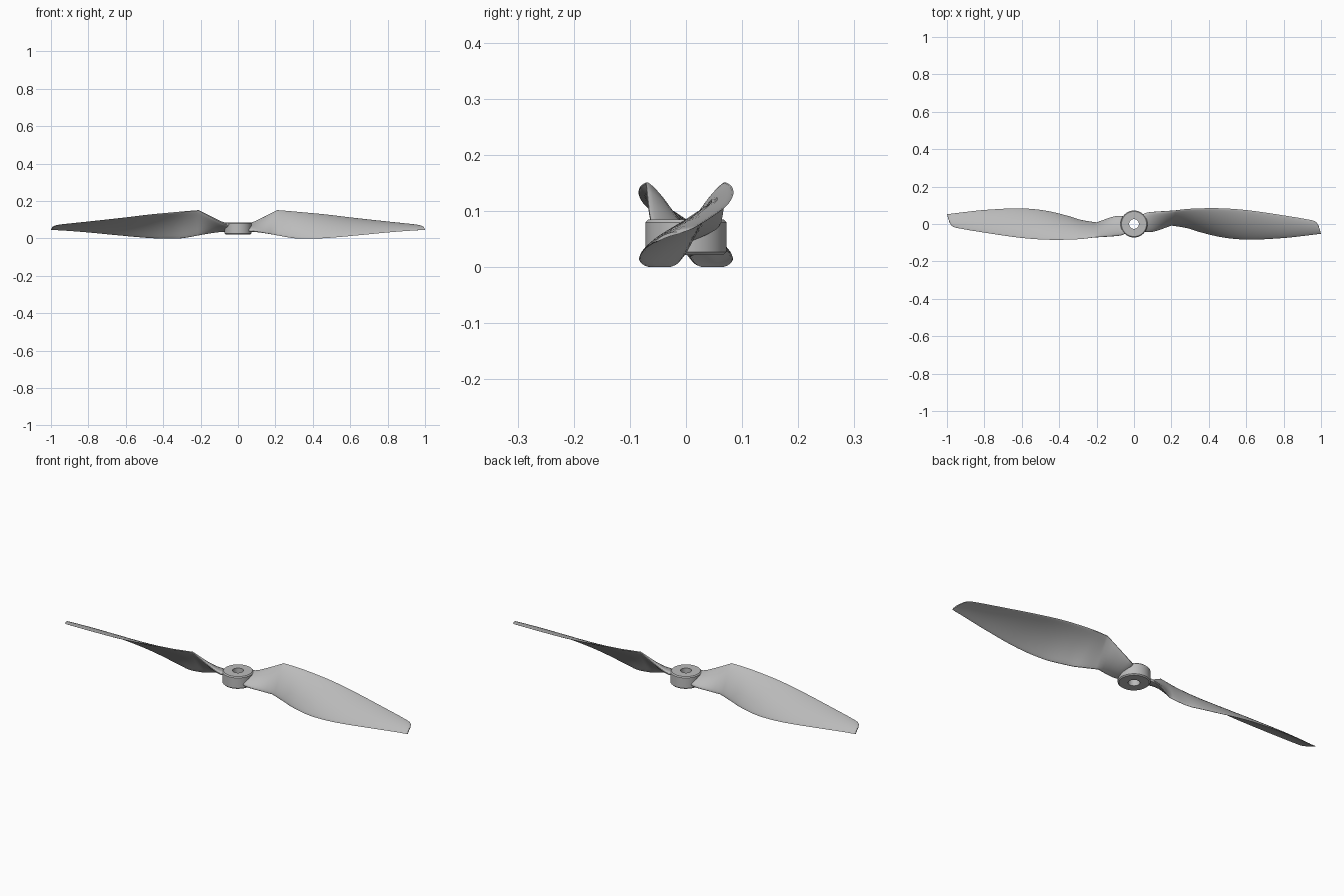
import bpy
import bmesh
import math
from mathutils import Vector

old = bpy.data.objects.get("Cube")
if old:
    bpy.data.objects.remove(old, do_unlink=True)

# One plain plastic colour
GREY = (0.5, 0.5, 0.5, 1.0)
plastic = bpy.data.materials.new("grey plastic")
plastic.use_nodes = True
plastic.diffuse_color = GREY
plastic.node_tree.nodes["Principled BSDF"].inputs["Base Color"].default_value = GREY


def finish(name, bm, angle):
    """Turn a bmesh into a named, smooth shaded object."""
    bmesh.ops.recalc_face_normals(bm, faces=bm.faces)
    mesh = bpy.data.meshes.new(name)
    bm.to_mesh(mesh)
    bm.free()
    mesh.materials.append(plastic)
    obj = bpy.data.objects.new(name, mesh)
    bpy.context.collection.objects.link(obj)
    bpy.ops.object.select_all(action="DESELECT")
    obj.select_set(True)
    bpy.context.view_layer.objects.active = obj
    bpy.ops.object.shade_smooth_by_angle(angle=math.radians(angle))
    return obj


def bridge(bm, ring_a, ring_b):
    """Join two closed rings of vertices with quads."""
    count = len(ring_a)
    for i in range(count):
        j = (i + 1) % count
        bm.faces.new((ring_a[i], ring_a[j], ring_b[j], ring_b[i]))


def spline(points, steps):
    """Catmull-Rom curve through the points."""
    pts = [2 * points[0] - points[1]] + points + [2 * points[-1] - points[-2]]
    result = [points[0]]
    for a, b, c, d in zip(pts, pts[1:], pts[2:], pts[3:]):
        for k in range(1, steps + 1):
            t = k / steps
            result.append(0.5 * (2 * b + (c - a) * t
                                 + (2 * a - 5 * b + 4 * c - d) * t ** 2
                                 + (3 * b - a - 3 * c + d) * t ** 3))
    return result


# Hub: a ring with softened rims and a through bore, lathed round z
def make_hub(outer=0.072, bore=0.026, low=0.022, high=0.085, soft=0.005, sides=64):
    profile = [(bore, low), (outer - soft, low), (outer, low + soft),
               (outer, high - soft), (outer - soft, high), (bore, high)]
    bm = bmesh.new()
    rings = []
    for radius, z in profile:
        angles = [math.tau * i / sides for i in range(sides)]
        rings.append([bm.verts.new((radius * math.cos(a), radius * math.sin(a), z))
                      for a in angles])
    for i, ring in enumerate(rings):
        bridge(bm, ring, rings[(i + 1) % len(rings)])
    return finish("hub", bm, 40)


# Blade edges: the low front edge and the high back edge, root to tip
LOW_ROOT = [(0.045, -0.04, 0.042), (0.1, -0.042, 0.038), (0.2, -0.01, 0.02)]
HIGH_ROOT = [(0.045, 0.05, 0.078), (0.08, 0.062, 0.085), (0.21, 0.068, 0.153)]
LOW_BLADE = [LOW_ROOT[-1], (0.28, -0.025, 0.007), (0.36, -0.05, 0.002),
             (0.48, -0.077, 0.008), (0.62, -0.087, 0.02), (0.8, -0.077, 0.036),
             (0.93, -0.062, 0.045), (0.985, -0.055, 0.047), (1.0, -0.053, 0.048)]
HIGH_BLADE = [HIGH_ROOT[-1], (0.28, 0.075, 0.149), (0.36, 0.079, 0.143),
              (0.48, 0.079, 0.132), (0.62, 0.069, 0.115), (0.8, 0.044, 0.094),
              (0.93, 0.023, 0.079), (0.97, 0.012, 0.072), (0.987, -0.01, 0.063)]


def edge(root, blade):
    """Root run and blade run meet at a crease."""
    vectors = [Vector(p) for p in root]
    return spline(vectors, 4)[:-1] + spline([Vector(p) for p in blade], 6)


def thickness(x):
    """Thick round root that thins towards the tip."""
    if x < 0.2:
        return 0.032 - 0.06 * x
    return 0.006 + 0.014 * (1 - x) ** 1.5


def make_blade(name, turn, half=14):
    bm = bmesh.new()
    rings = []
    for low, high in zip(edge(LOW_ROOT, LOW_BLADE), edge(HIGH_ROOT, HIGH_BLADE)):
        chord = high - low
        normal = Vector((0, -chord.z, chord.y)).normalized()
        thick = thickness(low.x)
        camber = 0.07 * chord.length * min(1, low.x / 0.3)
        ring = []
        for i in range(2 * half):
            # Walk round a rounded, slightly arched section
            angle = math.tau * i / (2 * half)
            t = 0.5 - 0.5 * math.cos(angle)
            side = 0.5 * thick * math.copysign(abs(math.sin(angle)) ** 0.8, math.sin(angle))
            arch = camber * (4 * t * (1 - t) - 0.5)
            point = low + chord * t + normal * (side + arch)
            ring.append(bm.verts.new((point.x * turn, point.y * turn, max(point.z, 0))))
        rings.append(ring)
    for a, b in zip(rings, rings[1:]):
        bridge(bm, a, b)
    bm.faces.new(rings[0])
    bm.faces.new(rings[-1])
    return finish(name, bm, 35)


make_hub()
make_blade("left_blade", 1)
make_blade("right_blade", -1)
